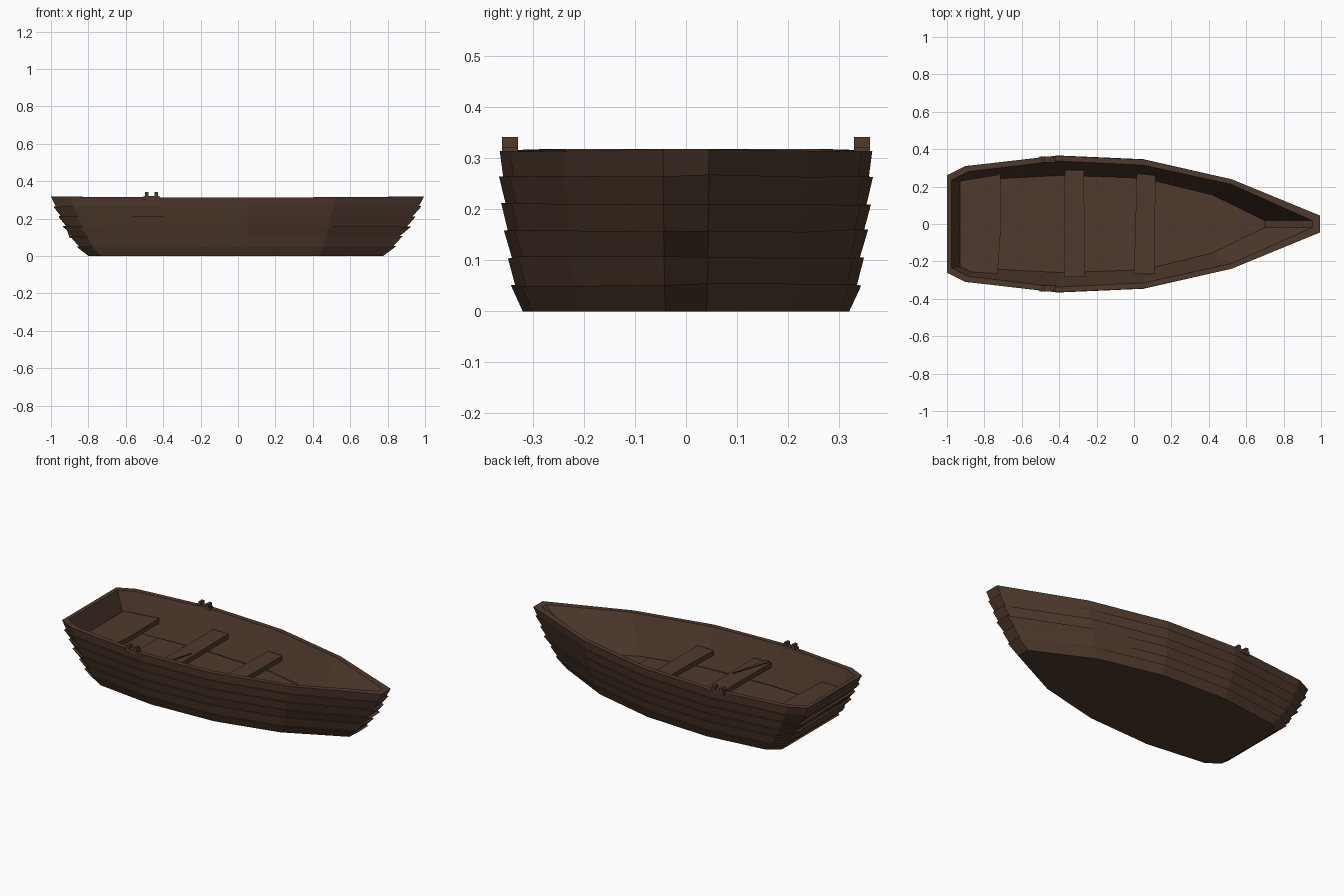
import bpy, bmesh, random
from mathutils import Vector

if "Cube" in bpy.data.objects:
    bpy.data.objects.remove(bpy.data.objects["Cube"])

random.seed(4)
wood = bpy.data.materials.new("dark brown wood")
wood.diffuse_color = (0.078, 0.042, 0.026, 1)
wood.use_nodes = True
wood.node_tree.nodes["Principled BSDF"].inputs["Base Color"].default_value = wood.diffuse_color


def finish(name, bm):
    bmesh.ops.recalc_face_normals(bm, faces=bm.faces[:])
    me = bpy.data.meshes.new(name)
    bm.to_mesh(me)
    bm.free()
    me.materials.append(wood)
    ob = bpy.data.objects.new(name, me)
    bpy.context.collection.objects.link(ob)
    return ob


def prism(name, pts, z0, z1):
    """Flat board: an outline in x, y stretched from z0 to z1."""
    bm = bmesh.new()
    lo = [bm.verts.new((x, y, z0)) for x, y in pts]
    hi = [bm.verts.new((x, y, z1)) for x, y in pts]
    bm.faces.new(lo)
    bm.faces.new(hi)
    n = len(pts)
    for i in range(n):
        j = (i + 1) % n
        bm.faces.new((lo[i], lo[j], hi[j], hi[i]))
    return finish(name, bm)


# Half outlines from stern to bow: (x, half width)
BOTTOM = [(-.80, .22), (-.73, .275), (-.36, .32), (.05, .30), (.43, .21), (.775, .04)]
RIM = [(-1, .26), (-.9, .31), (-.41, .365), (.05, .345), (.52, .24), (.995, .045)]
INNER = [(-.975, .235), (-.885, .28), (-.41, .337), (.05, .315), (.52, .212), (.955, .018)]
FLOOR = [(-.90, .22), (-.85, .235), (-.39, .26), (.05, .245), (.42, .155), (.70, .018)]


def loop(half):
    return [(x, -y) for x, y in half] + [(x, y) for x, y in reversed(half)]


def blend(fx, fy):
    return [(a[0] + (b[0] - a[0]) * fx, a[1] + (b[1] - a[1]) * fy) for a, b in zip(BOTTOM, RIM)]


def ring(half, z, wob):
    return [(x, y, z + w) for (x, y), w in zip(loop(half), wob)]


# Hull: stepped planks outside, rim, inner walls, floor
# each plank: z low, z high, x blend low/high, y blend low/high
planks = [(.0, .052, 0, .32, 0, .52), (.052, .105, .25, .48, .33, .64),
          (.105, .158, .41, .68, .46, .82), (.158, .21, .58, .79, .65, .94),
          (.21, .265, .71, .93, .75, 1.03), (.265, .314, .87, 1, .85, 1)]
rings = []
wobble = [0] * 12
for z0, z1, f0, f1, g0, g1 in planks:
    rings.append(ring(blend(f0, g0), z0, wobble))
    wobble = [random.uniform(-.003, .003) for _ in range(12)]
    if z1 > .3:  # rim rises a little towards both ends
        wobble = [.005 * x * x - .001 for x, y in loop(RIM)]
    rings.append(ring(blend(f1, g1), z1, wobble))
rings.append(ring(INNER, .314, wobble))
rings.append(ring(FLOOR, .095, [0] * 12))

bm = bmesh.new()
vs = [[bm.verts.new(p) for p in r] for r in rings]
for a, b in zip(vs, vs[1:]):
    for i in range(12):
        j = (i + 1) % 12
        bm.faces.new((a[i], a[j], b[j], b[i]))
bm.faces.new(vs[0])
bm.faces.new(vs[-1])
finish("hull", bm)

# Floor boards
prism("floor_boards", [(-.70, -.235), (-.38, -.245), (.05, -.225), (.36, -.16),
                       (.36, .16), (.05, .225), (-.38, .245), (-.70, .235)], .093, .101)

# Seats, slightly crooked
prism("stern_seat", [(-.93, -.25), (-.73, -.27), (-.71, .0), (-.715, .265), (-.93, .23)], .175, .205)
prism("middle_seat", [(-.375, -.285), (-.262, -.28), (-.268, .29), (-.37, .29)], .19, .22)
prism("middle_seat_splinter", [(-.365, -.28), (-.335, -.28), (-.285, -.04)], .219, .226)
prism("front_seat", [(.0, -.265), (.11, -.27), (.115, .26), (.015, .27)], .17, .20)


# Oarlocks: base block with two prongs on each side
def oarlock(name, side):
    parts = [(-.505, -.42, .300, .322), (-.497, -.479, .322, .341), (-.446, -.428, .322, .341)]
    bm = bmesh.new()
    for x0, x1, z0, z1 in parts:
        r = bmesh.ops.create_cube(bm, size=1)
        for v in r["verts"]:
            v.co = Vector(((x0 + x1) / 2 + v.co.x * (x1 - x0),
                           side * .345 + v.co.y * .032,
                           (z0 + z1) / 2 + v.co.z * (z1 - z0)))
    return finish(name, bm)


oarlock("oarlock_right", -1)
oarlock("oarlock_left", 1)
